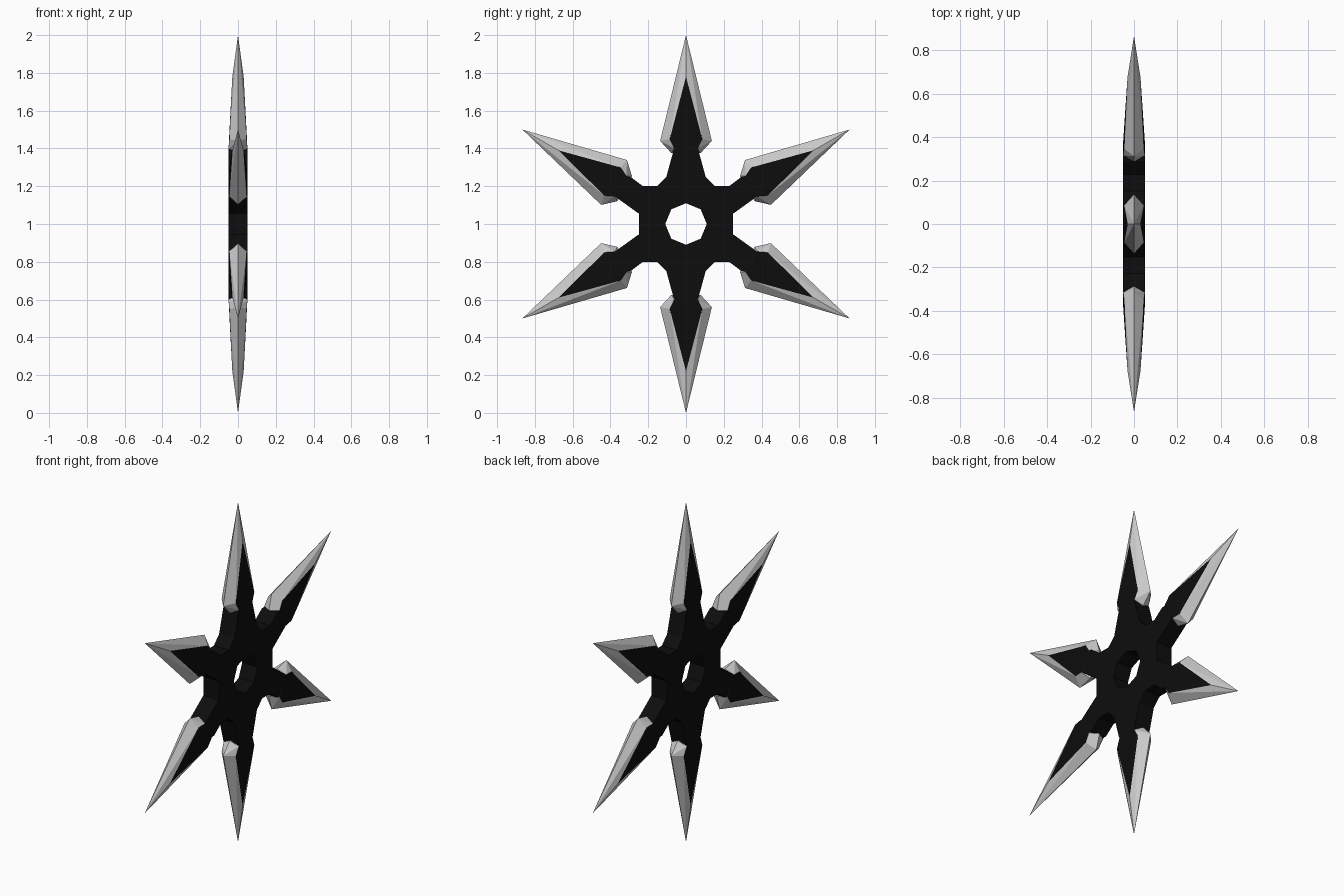
import bpy, bmesh, math
from mathutils import Vector

if "Cube" in bpy.data.objects:
    bpy.data.objects.remove(bpy.data.objects["Cube"])

def material(name, v):
    m = bpy.data.materials.new(name)
    m.diffuse_color = (v, v, v, 1)
    m.use_nodes = True
    m.node_tree.nodes["Principled BSDF"].inputs["Base Color"].default_value = m.diffuse_color
    return m

BLACK = material("black_coating", 0.004)
STEEL = material("bare_steel", 0.6)
T = 0.05  # half thickness

def finish(bm, name, mats):
    bmesh.ops.recalc_face_normals(bm, faces=bm.faces)
    me = bpy.data.meshes.new(name)
    bm.to_mesh(me)
    bm.free()
    for m in mats:
        me.materials.append(m)
    ob = bpy.data.objects.new(name, me)
    bpy.context.collection.objects.link(ob)
    ob.location.z = 1
    return ob

# Hub: quarter outline (y, z) mirrored around, with an octagonal hole
quarter = [(.25, .055), (.361, .135), (.376, .148), (.316, .252), (.290, .247),
           (.228, .20), (.153, .20), (.104, .25), (.067, .385), (.06, .40)]
half = quarter + [(-y, z) for y, z in reversed(quarter)]
outline = half + [(y, -z) for y, z in reversed(half)]
hole = [(.11 * math.cos(i * math.pi / 4), .11 * math.sin(i * math.pi / 4)) for i in range(8)]

bm = bmesh.new()
edges = []
for loop in (outline, hole):
    vs = [bm.verts.new((-T, y, z)) for y, z in loop]
    edges += [bm.edges.new((vs[i], vs[(i + 1) % len(vs)])) for i in range(len(vs))]
bmesh.ops.triangle_fill(bm, edges=edges, use_beauty=True, normal=(1, 0, 0))
ext = bmesh.ops.extrude_face_region(bm, geom=bm.faces[:])
bmesh.ops.translate(bm, vec=(2 * T, 0, 0),
                    verts=[g for g in ext["geom"] if isinstance(g, bmesh.types.BMVert)])
finish(bm, "hub", [BLACK])

# Blades: sharp outline at x = 0, raised coated panel on both sides
def blade(index):
    pts = [(0, 0, 1.0)]
    for s in (-1, 1):
        pts += [(0, s * .137, .44), (0, s * .077, .375), (s * .03, 0, .78)]
        for d in (-1, 1):
            pts += [(d * .046, s * .086, .45), (d * T, s * .062, .40)]
    bm = bmesh.new()
    for p in pts:
        bm.verts.new(p)
    bmesh.ops.convex_hull(bm, input=bm.verts[:])
    bmesh.ops.recalc_face_normals(bm, faces=bm.faces)
    bm.normal_update()
    for f in bm.faces:  # flat panel faces are coated, bevels are bare
        f.material_index = 0 if abs(f.normal.x) > 0.93 and all(abs(v.co.x) > .02 for v in f.verts) else 1
    ob = finish(bm, f"blade_{index + 1}", [BLACK, STEEL])
    ob.rotation_euler.x = index * math.pi / 3

for i in range(6):
    blade(i)
